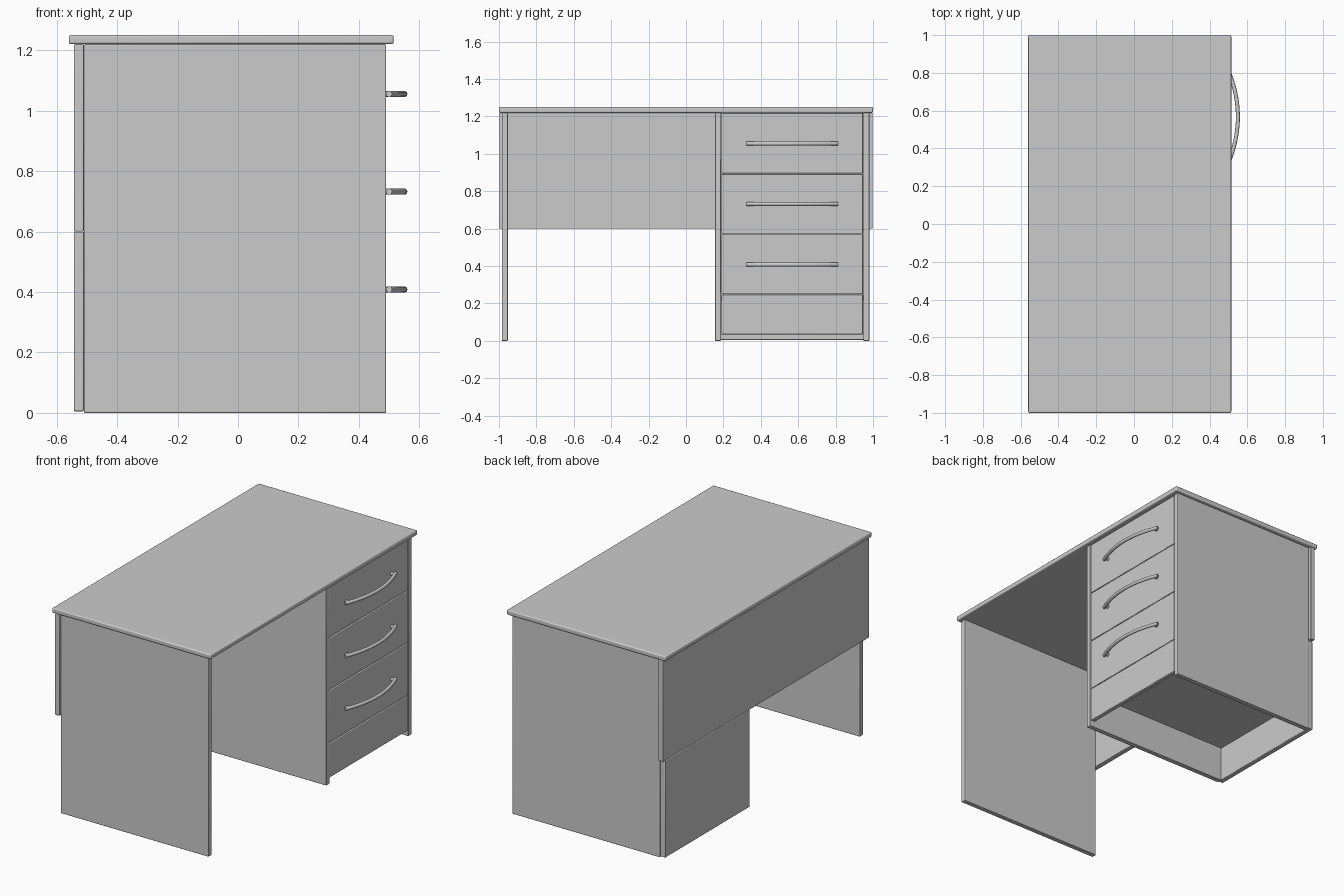
import bpy, math
from mathutils import Vector

if "Cube" in bpy.data.objects:
    bpy.data.objects.remove(bpy.data.objects["Cube"])


def board(name, x, y, z, bevel=0.004):
    """Panel from (min, max) ranges with softly rounded edges."""
    bpy.ops.mesh.primitive_cube_add(size=1)
    o = bpy.context.object
    o.name = name
    o.location = [(a + b) / 2 for a, b in (x, y, z)]
    o.scale = [b - a for a, b in (x, y, z)]
    bpy.ops.object.transform_apply(location=False, rotation=False, scale=True)
    m = o.modifiers.new("rounded_edges", "BEVEL")
    m.width, m.segments = bevel, 3
    bpy.ops.object.shade_smooth_by_angle(angle=math.radians(35))
    return o


def tube(name, paths, radius):
    """Round bar following one or more point paths."""
    c = bpy.data.curves.new(name, "CURVE")
    c.dimensions = "3D"
    c.bevel_depth, c.bevel_resolution, c.use_fill_caps = radius, 3, True
    for pts in paths:
        s = c.splines.new("POLY")
        s.points.add(len(pts) - 1)
        for p, co in zip(s.points, pts):
            p.co = (*co, 1)
        s.use_smooth = True
    o = bpy.data.objects.new(name, c)
    bpy.context.collection.objects.link(o)
    return o


FRONT, BACK = 0.49, -0.51      # cabinet depth
Y0, Y1 = 0.155, 0.98           # cabinet width
T = 0.032                      # board thickness

# Table top
board("table_top", (-0.56, 0.515), (-1, 1), (1.22, 1.25), 0.007)

# Upright side panels
for name, y in (("leg_panel", -0.985), ("cabinet_inner_side", Y0), ("cabinet_outer_side", Y1 - T)):
    board(name, (BACK, FRONT), (y, y + T), (0, 1.22))

# Back panels: full-width upper and cabinet-width lower
board("modesty_panel", (-0.543, BACK), (-0.998, 0.998), (0.60, 1.22))
board("cabinet_lower_back", (-0.543, BACK), (Y0 + 0.004, Y1 - 0.004), (0.005, 0.599))

# Cabinet bottom shelf and plinth
inner = (Y0 + T + 0.002, Y1 - T - 0.002)
board("cabinet_floor", (BACK, FRONT - T), (Y0 + T, Y1 - T), (0.215, 0.245))
board("plinth", (FRONT - T, FRONT - 0.003), inner, (0.035, 0.247))

# Drawer fronts with bowed handles
yc = (inner[0] + inner[1]) / 2
for i, (z0, z1, zh) in enumerate(((0.25, 0.570, 0.408), (0.573, 0.892, 0.732), (0.895, 1.218, 1.055))):
    board(f"drawer_front_{i + 1}", (FRONT - T, FRONT - 0.003), inner, (z0, z1))
    half, tip, sag = 0.243, 0.500, 0.050
    bow = []
    for k in range(25):
        t = k / 12 - 1
        bow.append(Vector((tip + sag * (1 - t * t), yc + half * t, zh)))
    feet = [[Vector((FRONT - 0.01, p.y, zh)), p] for p in (bow[1], bow[-2])]
    tube(f"drawer_handle_{i + 1}", [bow] + feet, 0.0105)
